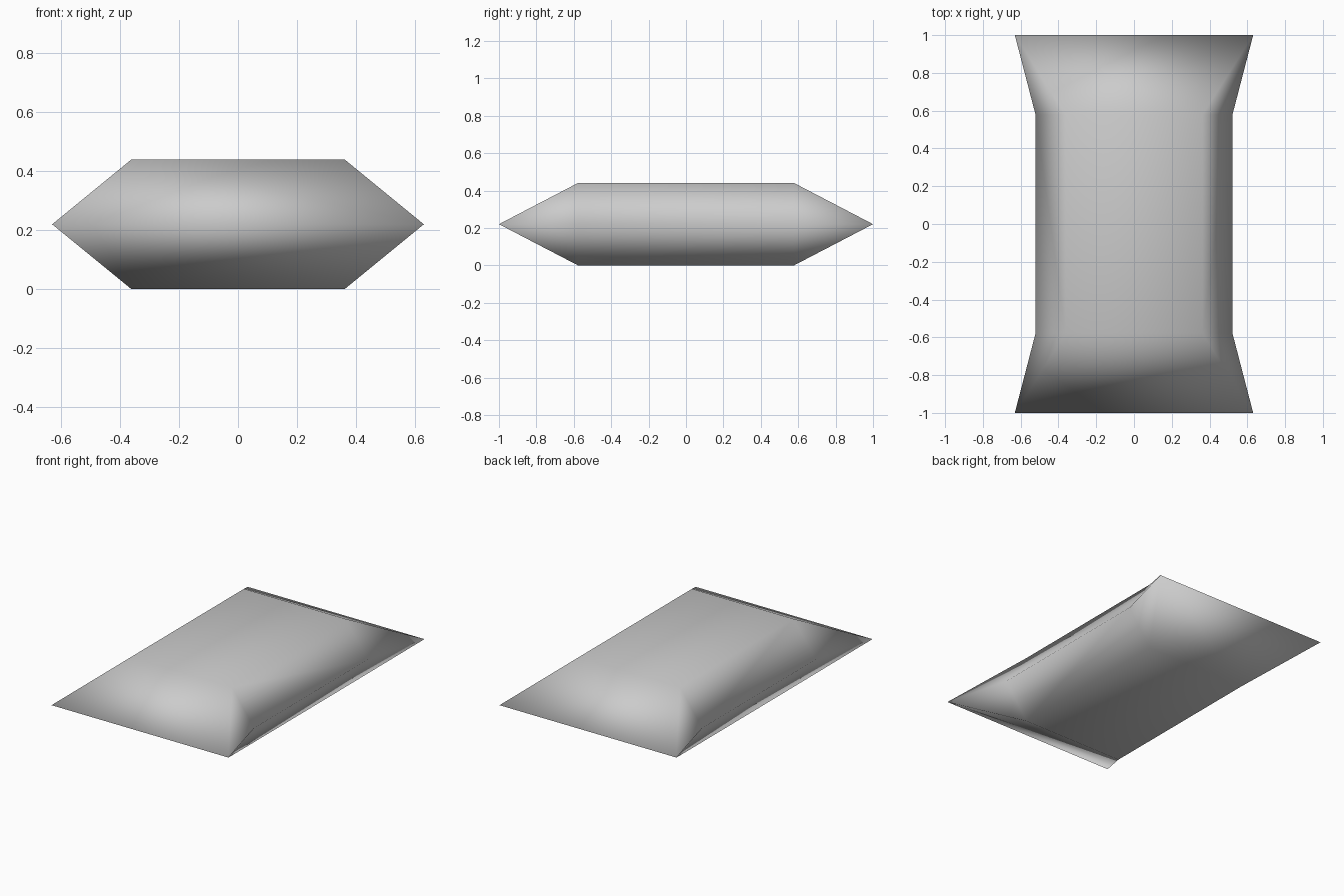
import bpy
import bmesh

cube = bpy.data.objects.get("Cube")
if cube:
    bpy.data.objects.remove(cube, do_unlink=True)

# Main sizes
PANEL_X, PANEL_Y = 0.362, 0.578   # flat panels above and below
WAIST_X = 0.521                   # seam where the sides pull in
CORNER_X, CORNER_Y = 0.631, 1.0   # pinched corners
HEIGHT = 0.44
SIGNS = (-1, 1)

# Plain grey cloth
cloth = bpy.data.materials.new("grey_cloth")
cloth.use_nodes = True
grey = (0.6, 0.6, 0.6, 1)
cloth.diffuse_color = grey
cloth.node_tree.nodes["Principled BSDF"].inputs["Base Color"].default_value = grey

bm = bmesh.new()

# Points, keyed by the signs of their quadrant
corner, waist, panel = {}, {}, {}
for sx in SIGNS:
    for sy in SIGNS:
        corner[sx, sy] = bm.verts.new((sx * CORNER_X, sy * CORNER_Y, HEIGHT / 2))
        waist[sx, sy] = bm.verts.new((sx * WAIST_X, sy * PANEL_Y, HEIGHT / 2))
        for sz in SIGNS:
            z = HEIGHT if sz > 0 else 0
            panel[sx, sy, sz] = bm.verts.new((sx * PANEL_X, sy * PANEL_Y, z))

for sz in SIGNS:
    # Flat panel
    bm.faces.new([panel[sx, sy, sz] for sx, sy in ((-1, -1), (1, -1), (1, 1), (-1, 1))])
    for s in SIGNS:
        # End slope, then side slope
        bm.faces.new((panel[-1, s, sz], panel[1, s, sz], corner[1, s], corner[-1, s]))
        bm.faces.new((panel[s, -1, sz], panel[s, 1, sz], waist[s, 1], waist[s, -1]))
        # Corner gussets
        for sy in SIGNS:
            bm.faces.new((panel[s, sy, sz], corner[s, sy], waist[s, sy]))

bmesh.ops.recalc_face_normals(bm, faces=bm.faces)
for face in bm.faces:
    face.smooth = True

mesh = bpy.data.meshes.new("cushion")
bm.to_mesh(mesh)
bm.free()
mesh.materials.append(cloth)
cushion = bpy.data.objects.new("cushion", mesh)
bpy.context.collection.objects.link(cushion)
